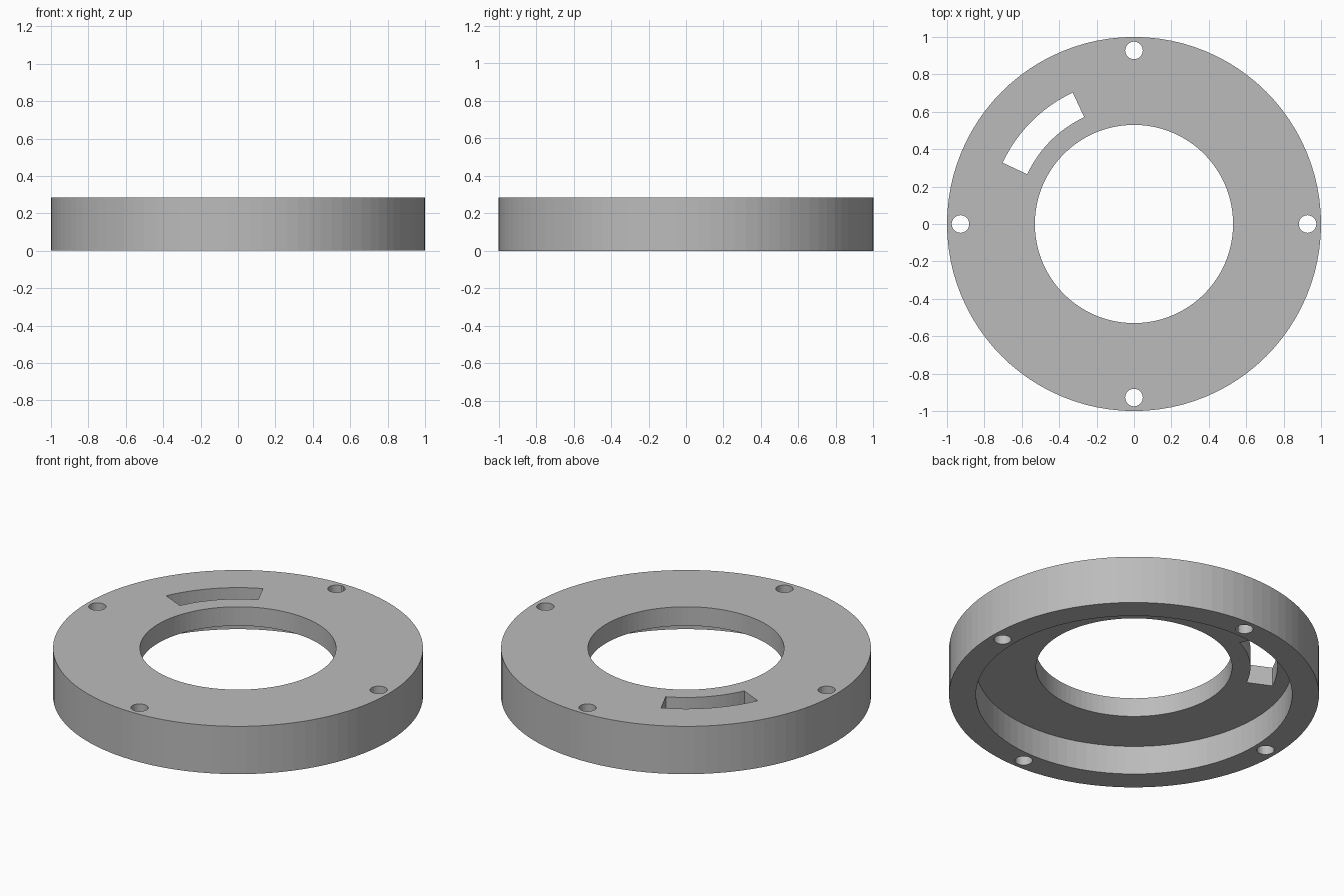
import bpy
import bmesh
from math import cos, sin, pi, radians, tau

HEIGHT, RECESS = 0.285, 0.172
OUTER, RIM_INNER, BORE = 1.0, 0.855, 0.53
SEGMENTS = 96

cube = bpy.data.objects.get("Cube")
if cube:
    bpy.data.objects.remove(cube, do_unlink=True)

grey = bpy.data.materials.new("plain grey")
grey.use_nodes = True
colour = (0.5, 0.5, 0.5, 1)
grey.diffuse_color = colour
grey.node_tree.nodes["Principled BSDF"].inputs["Base Color"].default_value = colour


def add_object(name, bm):
    bmesh.ops.recalc_face_normals(bm, faces=bm.faces)
    mesh = bpy.data.meshes.new(name)
    bm.to_mesh(mesh)
    bm.free()
    mesh.materials.append(grey)
    obj = bpy.data.objects.new(name, mesh)
    bpy.context.collection.objects.link(obj)
    return obj


def lathe(name, profile):
    """Revolve a closed (radius, z) profile around the z axis."""
    bm = bmesh.new()
    rings = []
    for i in range(SEGMENTS):
        a = tau * i / SEGMENTS
        rings.append([bm.verts.new((r * cos(a), r * sin(a), z)) for r, z in profile])
    n = len(profile)
    for i, ring in enumerate(rings):
        after = rings[(i + 1) % SEGMENTS]
        for j in range(n):
            k = (j + 1) % n
            bm.faces.new((ring[j], after[j], after[k], ring[k]))
    return add_object(name, bm)


def prism(name, outline):
    """Extrude a flat outline right through the body."""
    bm = bmesh.new()
    face = bm.faces.new([bm.verts.new((x, y, -0.1)) for x, y in outline])
    moved = bmesh.ops.extrude_face_region(bm, geom=[face])["geom"]
    verts = [v for v in moved if isinstance(v, bmesh.types.BMVert)]
    bmesh.ops.translate(bm, verts=verts, vec=(0, 0, HEIGHT + 0.2))
    obj = add_object(name, bm)
    obj.hide_render = True
    return obj


def arc(radius, start, end, steps, cx=0, cy=0):
    angles = [start + (end - start) * i / steps for i in range(steps + 1)]
    return [(cx + radius * cos(a), cy + radius * sin(a)) for a in angles]


# Ring with a raised rim underneath
body = lathe("ring_cover", [
    (BORE, HEIGHT), (OUTER, HEIGHT), (OUTER, 0),
    (RIM_INNER, 0), (RIM_INNER, RECESS), (BORE, RECESS),
])

# Four screw holes through the rim
cutters = []
for i in range(4):
    a = i * pi / 2
    hole = arc(0.047, 0, tau, 32, 0.928 * cos(a), 0.928 * sin(a))[:-1]
    cutters.append(prism("screw_hole_cutter", hole))

# Curved slot through the top plate
start, end = radians(115), radians(155)
cutters.append(prism("slot_cutter",
                     arc(0.775, start, end, 12) + arc(0.63, end, start, 12)))

bpy.context.view_layer.objects.active = body
body.select_set(True)
for cutter in cutters:
    mod = body.modifiers.new("cut", "BOOLEAN")
    mod.operation = "DIFFERENCE"
    mod.solver = "EXACT"
    mod.object = cutter
    bpy.ops.object.modifier_apply(modifier=mod.name)
    bpy.data.objects.remove(cutter, do_unlink=True)
